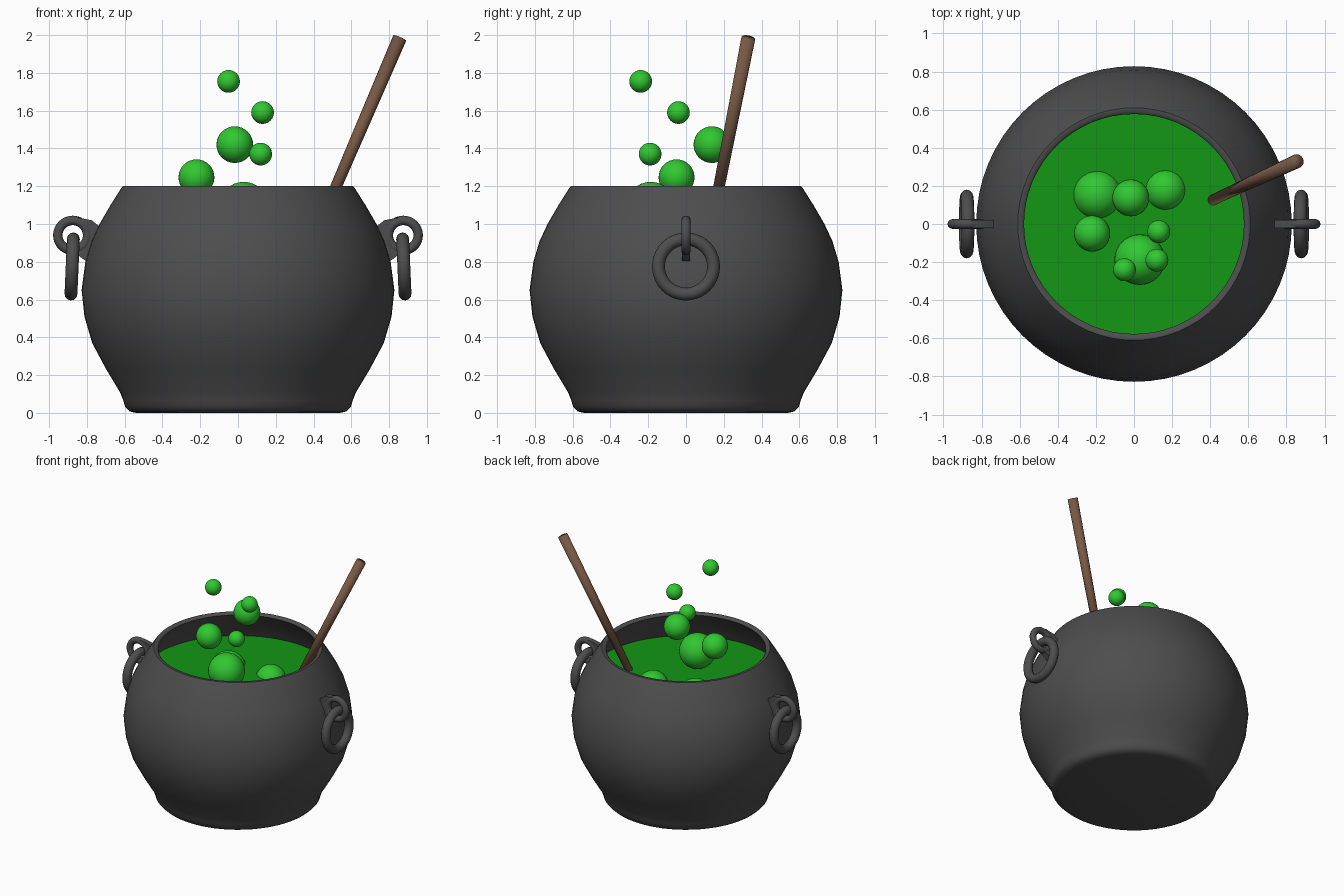
import bpy, bmesh, math
from mathutils import Vector

if "Cube" in bpy.data.objects:
    bpy.data.objects.remove(bpy.data.objects["Cube"])


def material(name, rgb):
    m = bpy.data.materials.new(name)
    m.diffuse_color = (*rgb, 1)
    m.use_nodes = True
    m.node_tree.nodes["Principled BSDF"].inputs["Base Color"].default_value = m.diffuse_color
    return m


IRON = material("iron_grey", (0.075, 0.075, 0.075))
BREW = material("brew_green", (0.006, 0.31, 0.007))
BUBBLE = material("bubble_green", (0.03, 0.58, 0.03))
WOOD = material("wood_brown", (0.19, 0.10, 0.06))


def finish(name, mat, angle=None):
    o = bpy.context.object
    o.name = name
    o.data.materials.append(mat)
    if angle is None:
        bpy.ops.object.shade_smooth()
    else:
        bpy.ops.object.shade_smooth_by_angle(angle=math.radians(angle))
    return o


def from_bmesh(name, bm, mat, angle=None):
    bmesh.ops.recalc_face_normals(bm, faces=bm.faces)
    me = bpy.data.meshes.new(name)
    bm.to_mesh(me)
    bm.free()
    o = bpy.data.objects.new(name, me)
    bpy.context.collection.objects.link(o)
    bpy.ops.object.select_all(action='DESELECT')
    o.select_set(True)
    bpy.context.view_layer.objects.active = o
    return finish(name, mat, angle)


# Pot: outer profile, rim, inner wall and hidden inner floor, spun round z
profile = [(0, 0), (0.54, 0), (0.575, 0.008), (0.597, 0.03), (0.607, 0.065),
           (0.625, 0.11), (0.70, 0.235), (0.772, 0.37), (0.813, 0.51),
           (0.828, 0.65), (0.808, 0.80), (0.775, 0.91), (0.733, 1.0),
           (0.675, 1.1), (0.62, 1.187), (0.61, 1.2), (0.588, 1.2),
           (0.577, 1.187), (0.637, 1.1), (0.695, 1.0), (0.737, 0.9), (0, 0.88)]
bm = bmesh.new()
vs = [bm.verts.new((r, 0, z)) for r, z in profile]
edges = [bm.edges.new(p) for p in zip(vs, vs[1:])]
bmesh.ops.spin(bm, geom=vs + edges, cent=(0, 0, 0), axis=(0, 0, 1),
               angle=2 * math.pi, steps=64, use_duplicate=False)
bmesh.ops.remove_doubles(bm, verts=bm.verts, dist=1e-4)
from_bmesh("pot", bm, IRON, 50)

# Brew surface
bpy.ops.mesh.primitive_circle_add(vertices=64, radius=0.71, fill_type='NGON',
                                  location=(0, 0, 0.96))
finish("brew_surface", BREW)

# Bubbles: x, y, z, radius
bubbles = [(-0.05, -0.24, 1.755, 0.06), (0.13, -0.04, 1.59, 0.06),
           (-0.017, 0.137, 1.42, 0.097), (0.12, -0.19, 1.37, 0.06),
           (-0.22, -0.05, 1.247, 0.095), (0.03, -0.187, 1.09, 0.133),
           (-0.193, 0.153, 0.92, 0.13), (0.165, 0.178, 0.92, 0.11)]
for i, (x, y, z, r) in enumerate(bubbles):
    bpy.ops.mesh.primitive_uv_sphere_add(segments=32, ring_count=16, radius=r,
                                         location=(x, y, z))
    finish(f"bubble_{i + 1}", BUBBLE)

# Stirring stick, slightly tapered, dipping into the brew
low, high = Vector((0.413, 0.126, 0.95)), Vector((0.856, 0.330, 1.984))
axis = high - low
bpy.ops.mesh.primitive_cone_add(vertices=16, radius1=0.028, radius2=0.037,
                                depth=axis.length, location=(low + high) / 2,
                                rotation=axis.to_track_quat('Z', 'Y').to_euler())
finish("stirring_stick", WOOD)

# Handles: eye, bracket joining it to the pot, hanging ring
bracket = [(0.70, 0.96), (0.775, 1.02), (0.85, 1.035), (0.815, 0.985),
           (0.80, 0.94), (0.815, 0.895), (0.87, 0.86), (0.855, 0.84),
           (0.80, 0.80), (0.74, 0.85)]
for side, s in (("left", -1), ("right", 1)):
    bpy.ops.mesh.primitive_torus_add(major_radius=0.079, minor_radius=0.025,
                                     major_segments=32, minor_segments=12,
                                     location=(s * 0.875, 0, 0.94),
                                     rotation=(math.pi / 2, 0, 0))
    finish(f"{side}_handle_eye", IRON)
    bm = bmesh.new()
    face = bm.faces.new([bm.verts.new((s * x, -0.021, z)) for x, z in bracket])
    new = bmesh.ops.extrude_face_region(bm, geom=[face])["geom"]
    bmesh.ops.translate(bm, vec=(0, 0.042, 0),
                        verts=[g for g in new if isinstance(g, bmesh.types.BMVert)])
    from_bmesh(f"{side}_handle_bracket", bm, IRON, 40)
    bpy.ops.mesh.primitive_torus_add(major_radius=0.146, minor_radius=0.034,
                                     major_segments=40, minor_segments=12,
                                     location=(s * 0.878, 0, 0.775),
                                     rotation=(0, math.pi / 2 - s * math.radians(2.5), 0))
    finish(f"{side}_hanging_ring", IRON)
